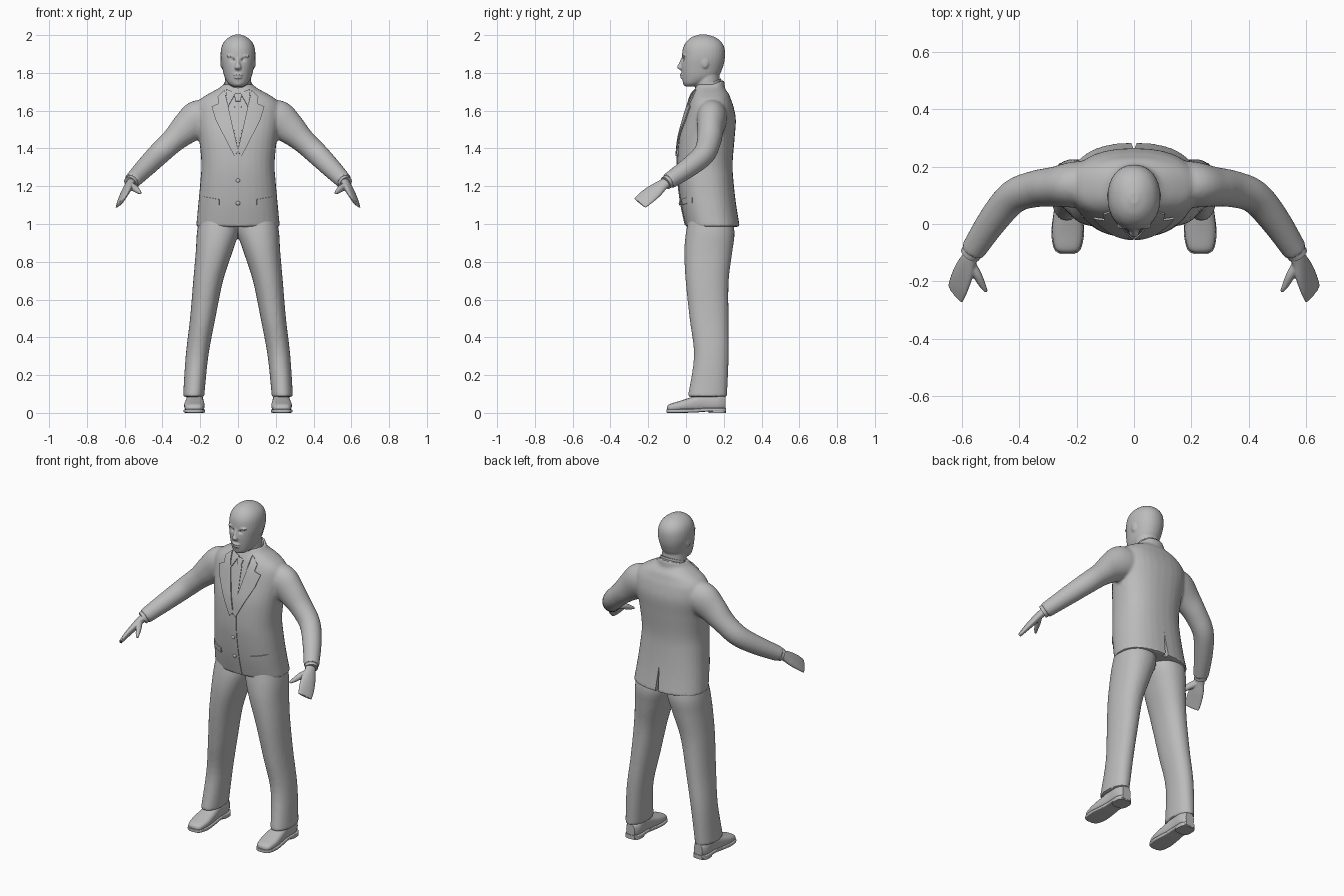
import bpy, bmesh, math
from mathutils import Vector
from mathutils.bvhtree import BVHTree

cube = bpy.data.objects.get("Cube")
if cube:
    bpy.data.objects.remove(cube)

grey = bpy.data.materials.new("plain_grey")
grey.use_nodes = True
grey.diffuse_color = (0.5, 0.5, 0.5, 1)
for node in grey.node_tree.nodes:
    if node.type == 'BSDF_PRINCIPLED':
        node.inputs["Base Color"].default_value = grey.diffuse_color
        node.inputs["Roughness"].default_value = 0.7

X, Y, Z = Vector((1, 0, 0)), Vector((0, 1, 0)), Vector((0, 0, 1))


def finish(name, bm, recalc=True):
    if recalc:
        bmesh.ops.recalc_face_normals(bm, faces=bm.faces)
    mesh = bpy.data.meshes.new(name)
    bm.to_mesh(mesh)
    bm.free()
    mesh.materials.append(grey)
    obj = bpy.data.objects.new(name, mesh)
    bpy.context.collection.objects.link(obj)
    return obj


def modify(obj, kind, **settings):
    mod = obj.modifiers.new(kind.lower(), kind)
    for key, value in settings.items():
        setattr(mod, key, value)
    return obj


def bake(obj):
    deps = bpy.context.evaluated_depsgraph_get()
    mesh = bpy.data.meshes.new_from_object(obj.evaluated_get(deps))
    obj.modifiers.clear()
    obj.data = mesh
    return obj


def mirror(obj):
    return bake(modify(obj, 'MIRROR', use_clip=False, use_mirror_merge=False))


def spline(rows, steps):
    """Smoothly interpolate rows of numbers."""
    rows = [Vector(r) for r in rows]
    rows = [rows[0]] + rows + [rows[-1]]
    out = []
    for a, b, c, d in zip(rows, rows[1:], rows[2:], rows[3:]):
        for i in range(steps):
            t = i / steps
            out.append(b + (c - a) * (t / 2) + (a * 2 - b * 5 + c * 4 - d) * (t * t / 2)
                       + (b * 3 - a - c * 3 + d) * (t ** 3 / 2))
    return out + [rows[-1]]


def loft(name, rings, side=X, axis=None, power=2.0, steps=5, sides=32):
    """Skin of rings (x, y, z, half width along side, half depth)."""
    rings = spline(rings, steps)
    bm = bmesh.new()
    loops = []
    for i, ring in enumerate(rings):
        ahead, behind = rings[min(i + 1, len(rings) - 1)], rings[max(i - 1, 0)]
        t = (axis or Vector((ahead - behind)[:3])).normalized()
        u = (side - t * side.dot(t)).normalized()
        v = t.cross(u)
        loop = []
        for k in range(sides):
            a = math.tau * k / sides
            c, s = math.cos(a), math.sin(a)
            cu = math.copysign(abs(c) ** (2 / power), c) * ring[3]
            sv = math.copysign(abs(s) ** (2 / power), s) * ring[4]
            loop.append(bm.verts.new(Vector(ring[:3]) + u * cu + v * sv))
        loops.append(loop)
    for low, high in zip(loops, loops[1:]):
        for k in range(sides):
            n = (k + 1) % sides
            bm.faces.new((low[k], low[n], high[n], high[k]))
    bm.faces.new(loops[0])
    bm.faces.new(loops[-1])
    return finish(name, bm)


def ball(name, centre, size):
    bm = bmesh.new()
    bmesh.ops.create_uvsphere(bm, u_segments=20, v_segments=12, radius=1)
    for v in bm.verts:
        v.co = Vector(a * b + c for a, b, c in zip(v.co, size, centre))
    return finish(name, bm)


def merge(name, parts, voxel, rounds):
    """Fuse parts into one smooth skin."""
    bpy.ops.object.select_all(action='DESELECT')
    for p in parts:
        p.select_set(True)
    bpy.context.view_layer.objects.active = parts[0]
    bpy.ops.object.join()
    obj = parts[0]
    obj.name = name
    modify(obj, 'REMESH', mode='VOXEL', voxel_size=voxel)
    modify(obj, 'SMOOTH', factor=0.5, iterations=rounds)
    bake(obj)
    if not obj.data.materials:
        obj.data.materials.append(grey)
    return obj


def carve(obj, cutter):
    bake(modify(obj, 'BOOLEAN', operation='DIFFERENCE', object=cutter, solver='EXACT'))
    bpy.data.objects.remove(cutter)


def patch(name, outline, lift, both=False):
    """Thin cloth plate laid on the front of the jacket."""
    bm = bmesh.new()
    bm.faces.new([bm.verts.new((x, -1, z)) for x, z in outline])
    bmesh.ops.triangulate(bm, faces=bm.faces[:])
    bmesh.ops.subdivide_edges(bm, edges=bm.edges[:], cuts=7, use_grid_fill=True)
    for v in bm.verts:
        hit = skin.ray_cast(v.co, Y)[0]
        v.co.y = (hit.y if hit else 0.06) - lift
    bm.normal_update()
    bmesh.ops.reverse_faces(bm, faces=[f for f in bm.faces if f.normal.y > 0])
    obj = finish(name, bm, recalc=False)
    bake(modify(obj, 'SOLIDIFY', thickness=0.007, offset=-1))
    return mirror(obj) if both else obj


# Jacket: body, sleeves and standing collar fused together
body = loft("jacket_body", [
    (0, .142, .985, .222, .143), (0, .12, 1.1, .211, .146), (0, .105, 1.22, .2, .147),
    (0, .1, 1.32, .194, .147), (0, .11, 1.45, .206, .147), (0, .126, 1.55, .222, .138),
    (0, .13, 1.62, .222, .122), (0, .13, 1.66, .2, .108), (0, .13, 1.69, .155, .096),
    (0, .125, 1.72, .1, .076), (0, .12, 1.74, .078, .066)], axis=Z, power=2.35)
sleeve = mirror(loft("sleeve", [
    (.15, .14, 1.57, .085, .08), (.21, .137, 1.555, .1, .08), (.275, .13, 1.505, .084, .07),
    (.345, .122, 1.44, .065, .064), (.42, .095, 1.37, .06, .059),
    (.49, .015, 1.3, .053, .053), (.563, -.095, 1.225, .043, .043)], side=Z))
tilt = Vector((0, -.4, 1))
collar = loft("jacket_collar", [(0, .122, 1.685, .1, .092), (0, .13, 1.735, .083, .078)],
              axis=tilt.normalized())
jacket = merge("jacket", [body, sleeve, collar], .009, 4)

# Back vent
bm = bmesh.new()
wedge = [bm.verts.new(p) for p in ((-.013, .262, .95), (.013, .262, .95), (0, .24, 1.14))]
face = bm.faces.new(wedge)
top = bmesh.ops.extrude_face_region(bm, geom=[face])["geom"]
bmesh.ops.translate(bm, verts=[g for g in top if isinstance(g, bmesh.types.BMVert)], vec=Y * .1)
carve(jacket, finish("vent_cutter", bm))

# Shirt, tie, lapels and pockets laid on the chest
skin = BVHTree.FromObject(jacket, bpy.context.evaluated_depsgraph_get())
patch("shirt_front", [(-.07, 1.705), (.07, 1.705), (0, 1.385)], .002)
patch("tie", [(-.016, 1.655), (.016, 1.655), (.021, 1.5), (0, 1.4), (-.021, 1.5)], .005)
patch("tie_knot", [(-.021, 1.69), (.021, 1.69), (.013, 1.65), (-.013, 1.65)], .01)
patch("shirt_collar_point", [(.012, 1.695), (.065, 1.715), (.052, 1.625)], .009, True)
patch("lapel", [(.072, 1.71), (.108, 1.675), (.102, 1.638), (.14, 1.622),
                (.118, 1.55), (.02, 1.36), (-.002, 1.385)], .011, True)
patch("front_edge", [(-.02, 1.37), (.02, 1.37), (.03, .995), (-.012, .995)], .004)
patch("pocket_flap", [(.1, 1.13), (.185, 1.145), (.185, 1.112), (.1, 1.1)], .006, True)
for height in (1.23, 1.11):
    spot = skin.ray_cast(Vector((0, -1, height)), Y)[0]
    ball("jacket_button", spot - Y * .005, (.011, .006, .011))

# Trousers
leg = loft("trouser_leg", [
    (.1, .13, 1.03, .105, .115), (.108, .128, .95, .11, .129), (.127, .118, .85, .097, .127),
    (.158, .112, .7, .079, .114), (.187, .122, .5, .067, .103),
    (.217, .134, .3, .06, .092), (.235, .113, .085, .056, .104)], axis=Z, power=2.2)
trousers = merge("trousers", [mirror(leg)], .009, 3)

# Shoes with soles and heels
mirror(loft("shoe", [
    (.232, -.1, .022, .022, .012), (.232, -.085, .027, .043, .02), (.231, -.03, .036, .054, .028),
    (.23, .03, .046, .051, .038), (.229, .1, .058, .044, .05), (.229, .17, .058, .045, .05),
    (.229, .21, .052, .028, .038)], axis=Y, power=2.6))
mirror(loft("sole", [
    (.232, -.104, .01, .024, .009), (.232, -.088, .01, .046, .01), (.231, -.03, .01, .057, .01),
    (.23, .05, .012, .049, .01), (.229, .1, .016, .045, .01), (.229, .18, .016, .047, .01),
    (.229, .213, .016, .03, .01)], axis=Y, power=6))
mirror(loft("heel", [(.229, .165, 0, .047, .047), (.229, .165, .018, .047, .047)],
            axis=Z, power=3, steps=1))

# Hands and shirt cuffs
across = Vector((.5, .65, -.5))
palm = loft("palm", [
    (.553, -.08, 1.235, .03, .024), (.573, -.12, 1.21, .032, .022), (.592, -.165, 1.175, .045, .02),
    (.61, -.21, 1.14, .049, .015), (.623, -.245, 1.11, .046, .009)], side=across)
thumb = loft("thumb", [
    (.575, -.13, 1.205, .02, .018), (.548, -.175, 1.19, .019, .016),
    (.53, -.21, 1.175, .014, .012), (.515, -.236, 1.163, .007, .006)], side=across)
mirror(merge("hand", [palm, thumb], .004, 3))
mirror(loft("shirt_cuff", [(.55, -.075, 1.238, .037, .037), (.571, -.107, 1.217, .036, .036)], side=Z))

# Head: skull, neck, nose, brow, lips and ears
skull = loft("skull", [
    (0, .03, 1.728, .03, .033), (0, .045, 1.745, .052, .06), (0, .074, 1.78, .072, .095),
    (0, .085, 1.83, .084, .11), (0, .092, 1.88, .092, .114), (0, .094, 1.93, .089, .11),
    (0, .094, 1.965, .074, .092), (0, .092, 1.99, .046, .06), (0, .09, 2.003, .014, .018)],
    axis=Z, power=2.15)
neck = loft("neck", [(0, .125, 1.62, .075, .065), (0, .115, 1.72, .07, .066),
                     (0, .11, 1.82, .068, .065)], axis=Z)
for side in (-1, 1):
    carve(skull, ball("socket_cutter", (side * .037, -.02, 1.869), (.023, .018, .012)))
nose = loft("nose", [(0, -.012, 1.88, .009, .012), (0, -.024, 1.85, .011, .014),
                     (0, -.03, 1.828, .018, .017), (0, -.02, 1.815, .012, .01)], axis=Z)
features = [skull, neck, nose,
            ball("upper_lip", (0, -.021, 1.79), (.025, .012, .007)),
            ball("lower_lip", (0, -.019, 1.776), (.022, .012, .007)),
            ball("chin", (0, .002, 1.745), (.026, .018, .016))]
for side in (-1, 1):
    features += [ball("eye", (side * .036, .001, 1.868), (.017, .014, .01)),
                 ball("brow", (side * .036, -.007, 1.889), (.026, .012, .007)),
                 ball("ear", (side * .084, .1, 1.855), (.01, .022, .032))]
merge("head", features, .0045, 3)

# Shirt collar around the neck
loft("shirt_collar", [(0, .118, 1.69, .08, .079), (0, .12, 1.745, .074, .071)],
     axis=tilt.normalized())

# Smooth shading with sharp edges kept
for obj in bpy.context.scene.objects:
    if obj.type == 'MESH':
        bpy.ops.object.select_all(action='DESELECT')
        obj.select_set(True)
        bpy.context.view_layer.objects.active = obj
        bpy.ops.object.shade_smooth_by_angle(angle=math.radians(40))
